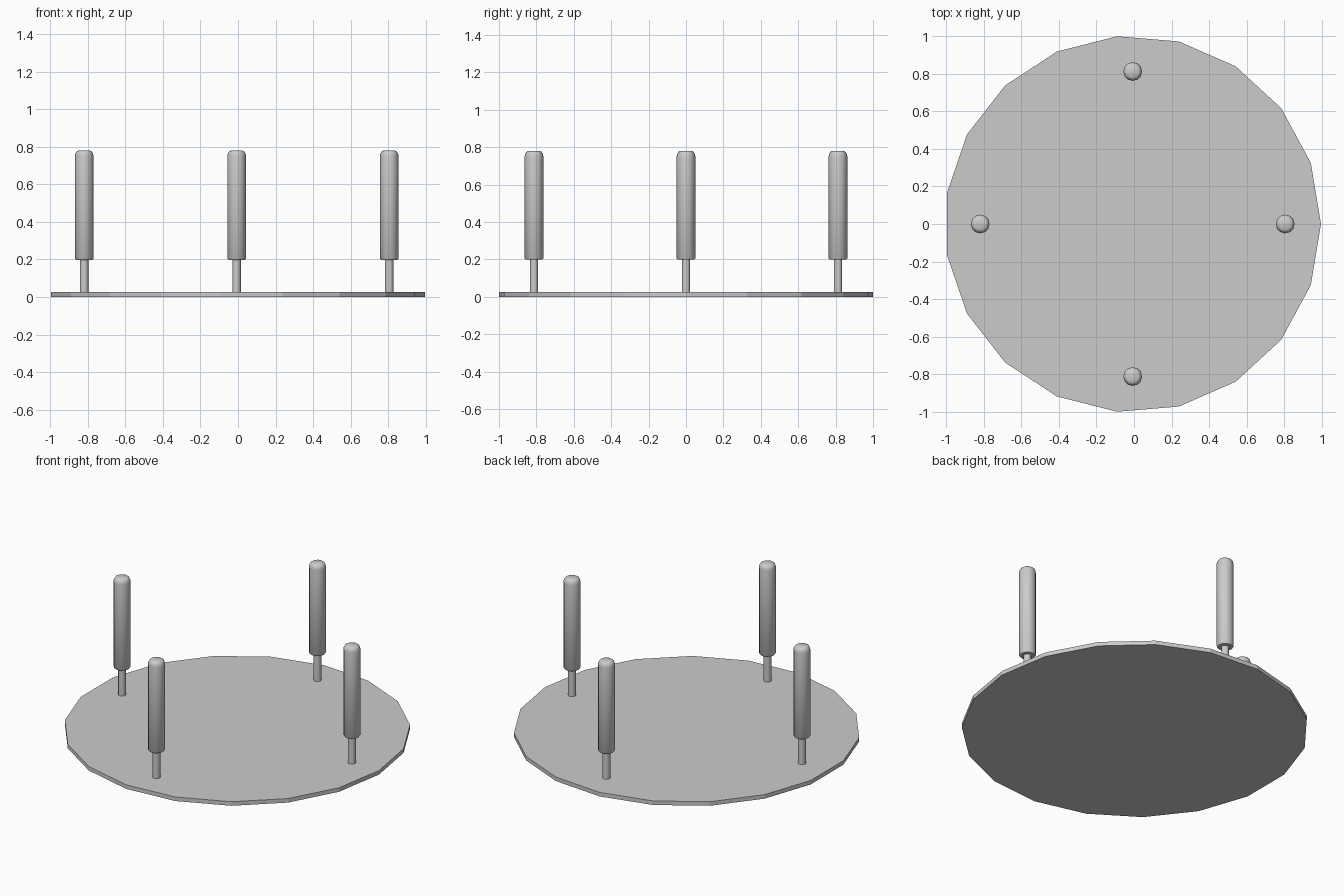
import bpy, bmesh, math

if "Cube" in bpy.data.objects:
    bpy.data.objects.remove(bpy.data.objects["Cube"])

CX = -0.007          # polygon centre, so the odd-sided disc is centred by its bounds
DISC_R, DISC_H = 1.0034, 0.026
PIN_DIST = 0.8125


def lathe(name, profile, sides, loc, smooth=False):
    """Closed solid from (radius, z) rings, bottom to top."""
    bm = bmesh.new()
    rings = []
    for r, z in profile:
        rings.append([bm.verts.new((r * math.cos(2 * math.pi * i / sides),
                                    r * math.sin(2 * math.pi * i / sides), z))
                      for i in range(sides)])
    for a, b in zip(rings, rings[1:]):
        for i in range(sides):
            j = (i + 1) % sides
            bm.faces.new((a[i], a[j], b[j], b[i]))
    bm.faces.new(rings[0][::-1])
    bm.faces.new(rings[-1])
    mesh = bpy.data.meshes.new(name)
    bm.to_mesh(mesh)
    bm.free()
    obj = bpy.data.objects.new(name, mesh)
    obj.location = loc
    bpy.context.collection.objects.link(obj)
    if smooth:
        bpy.ops.object.select_all(action='DESELECT')
        obj.select_set(True)
        bpy.context.view_layer.objects.active = obj
        bpy.ops.object.shade_smooth_by_angle(angle=math.radians(40))
    return obj


# 19-sided base plate
lathe("base_disc", [(DISC_R, 0), (DISC_R, DISC_H)], 19, (CX, 0, 0))

# Grip with a small lower chamfer and a rounded top
grip = [(0.044, 0.198), (0.05, 0.206), (0.05, 0.75), (0.047, 0.764),
        (0.041, 0.774), (0.031, 0.78)]
stem = [(0.0225, DISC_H - 0.004), (0.0225, 0.202)]

# Four posts around the plate
for i, side in enumerate(("right", "back", "left", "front")):
    a = i * math.pi / 2
    loc = (CX + PIN_DIST * math.cos(a), PIN_DIST * math.sin(a), 0)
    lathe(side + "_stem", stem, 12, loc, smooth=True)
    lathe(side + "_grip", grip, 12, loc, smooth=True)
